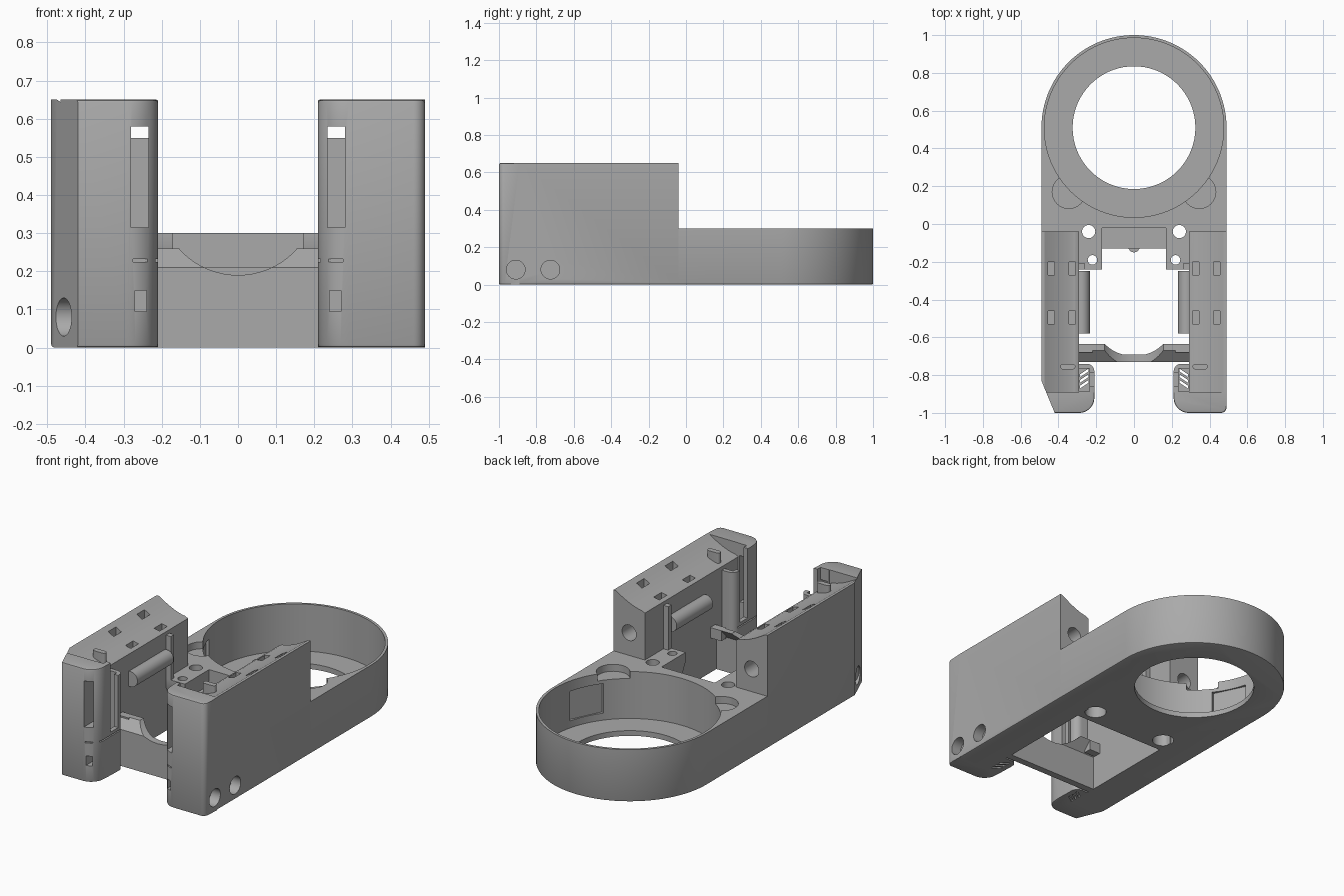
import bpy, bmesh
from math import sin, cos, radians, pi
from mathutils import Matrix

if "Cube" in bpy.data.objects:
    bpy.data.objects.remove(bpy.data.objects["Cube"])

grey = bpy.data.materials.new("plain grey")
grey.use_nodes = True
colour = (0.40, 0.40, 0.40, 1)
grey.diffuse_color = colour
grey.node_tree.nodes["Principled BSDF"].inputs["Base Color"].default_value = colour


def arc(cx, cy, r, start, end, n=8):
    steps = [radians(start + (end - start) * i / n) for i in range(n + 1)]
    return [(cx + r * cos(a), cy + r * sin(a)) for a in steps]


def prism(name, points, axis, lo, hi, bevel=None):
    """Extrude a 2D profile along an axis; bevel picks level edges to round."""
    place = {"x": lambda a, b, c: (c, a, b),
             "y": lambda a, b, c: (a, c, b),
             "z": lambda a, b, c: (a, b, c)}[axis]
    bm = bmesh.new()
    low = [bm.verts.new(place(a, b, lo)) for a, b in points]
    high = [bm.verts.new(place(a, b, hi)) for a, b in points]
    bm.faces.new(low)
    bm.faces.new(high)
    for i in range(len(points)):
        j = (i + 1) % len(points)
        bm.faces.new((low[i], low[j], high[j], high[i]))
    bmesh.ops.recalc_face_normals(bm, faces=bm.faces)
    if bevel:
        edges = [e for e in bm.edges if all(bevel(v.co) for v in e.verts)
                 and abs(e.verts[0].co.z - e.verts[1].co.z) < 0.001]
        bmesh.ops.bevel(bm, geom=edges, offset=0.008, segments=2, profile=0.5, affect="EDGES")
    mesh = bpy.data.meshes.new(name)
    bm.to_mesh(mesh)
    bm.free()
    obj = bpy.data.objects.new(name, mesh)
    bpy.context.collection.objects.link(obj)
    mesh.materials.append(grey)
    return obj


def box(x0, x1, y0, y1, z0, z1, name="cutter"):
    return prism(name, [(x0, y0), (x1, y0), (x1, y1), (x0, y1)], "z", z0, z1)


def rod(a, b, r, axis, lo, hi, name="cutter", n=32):
    return prism(name, arc(a, b, r, 0, 360 - 360 / n, n - 1), axis, lo, hi)


def cut(obj, tools):
    bpy.context.view_layer.objects.active = obj
    for tool in tools:
        mod = obj.modifiers.new("cut", "BOOLEAN")
        mod.operation, mod.solver, mod.object = "DIFFERENCE", "EXACT", tool
        bpy.ops.object.modifier_apply(modifier=mod.name)
        bpy.data.objects.remove(tool)


def finish(obj):
    bpy.ops.object.select_all(action="DESELECT")
    obj.select_set(True)
    bpy.context.view_layer.objects.active = obj
    bpy.ops.object.shade_smooth_by_angle(angle=radians(30))


# Base with the round cup
half = [(0.29, -0.04), (0.29, -0.24), (0.17, -0.24), (0.17, -0.13)]
outline = arc(0, 0.51, 0.49, 0, 180, 64)
outline += [(-0.49, -0.04)] + [(-x, y) for x, y in half] + half[::-1] + [(0.49, -0.04)]
base = prism("cup_base", outline, "z", 0, 0.30,
             lambda c: c.z < 0.001 and (abs(c.x) > 0.485 or c.y > 0.5))
cuts = [rod(0, 0.51, 0.475, "z", 0.03, 0.5, n=96),
        rod(0, 0.51, 0.325, "z", -0.1, 0.5, n=72),
        box(-0.17, 0.17, -0.2, -0.02, 0.21, 0.5),
        # Sloped underside of the two front lugs
        prism("cutter", [(-0.3, -0.1), (-0.13, -0.1), (-0.13, 0.02), (-0.24, 0.25), (-0.3, 0.25)],
              "x", -0.4, 0.4)]
for s in (-1, 1):
    cuts += [rod(s * 0.24, -0.04, 0.035, "z", -0.1, 0.5),
             rod(s * 0.24, -0.04, 0.058, "z", -0.1, 0.2),
             rod(s * 0.22, -0.19, 0.025, "z", -0.1, 0.5),
             rod(s * 0.345, 0.17, 0.088, "z", 0.26, 0.5)]
    # Shallow panel recess in the cup wall
    panel = box(0.3, 0.482, -0.1, 0.1, 0.07, 0.24)
    angle = radians(-26) if s > 0 else radians(206)
    panel.data.transform(Matrix.Translation((0, 0.51, 0)) @ Matrix.Rotation(angle, 4, "Z"))
    cuts.append(panel)
cut(base, cuts)
finish(base)
finish(rod(0, -0.12, 0.03, "z", 0.02, 0.185, "base_nub"))

# Leaning cross bar with a round scoop
bar = prism("cross_bar", [(-0.73, 0), (-0.73, 0.21), (-0.67, 0.26), (-0.635, 0.26),
                          (-0.69, 0.2), (-0.69, 0)], "x", -0.29, 0.29)
cut(bar, [rod(0, 0.397, 0.207, "y", -0.9, -0.5, n=64)])
finish(bar)

# Side towers with hollow front posts
for s, side in ((1, "left"), (-1, "right")):
    def X(points):
        return [(s * a, b) for a, b in points]

    def sbox(x0, x1, *rest):
        return box(*sorted((s * x0, s * x1)), *rest)

    # Long wall with a concave top
    dish = [(0.475 - 0.165 * sin(t), 0.58 + 0.07 * (1 - sin(t)) ** 1.5)
            for t in [i * pi / 20 for i in range(11)]]
    wall = prism(side + "_tower", X([(0.29, 0), (0.49, 0), (0.49, 0.65)] + dish + [(0.29, 0.57)]),
                 "y", -0.89, -0.04, lambda c: c.z < 0.001 and abs(c.x) > 0.485)
    cuts = [rod(s * 0.39, 0.43, 0.045, "y", -0.15, 0.1)]
    for y in (-0.27, -0.53):
        cuts += [sbox(0.42, 0.455, y, y + 0.07, 0.54, 0.8),
                 sbox(0.31, 0.345, y, y + 0.07, 0.53, 0.8)]

    # Front cap and curved inner post
    shape = ([(0.29, -0.89), (0.49, -0.89)] + arc(0.46, -0.97, 0.03, 0, -90)
             + arc(0.29, -0.92, 0.08, -90, -180, 12) + arc(0.25, -0.78, 0.04, 180, 90)
             + [(0.29, -0.74)])
    post = prism(side + "_post", X(shape), "z", 0, 0.65,
                 lambda c: (c.z < 0.001 or c.z > 0.649) and c.y < -0.9)
    post_cuts = [sbox(0.235, 0.30, -0.888, -0.765, 0.02, 0.9),
                 sbox(0.235, 0.28, -1.1, -0.87, 0.315, 0.58),
                 sbox(0.1, 0.25, -0.86, -0.79, 0.25, 0.9),
                 sbox(0.1, 0.30, -0.86, -0.6, 0.55, 0.9),
                 sbox(0.24, 0.27, -1.1, -0.87, 0.095, 0.15),
                 # Seam around the lower hatch
                 sbox(0.1, 0.275, -1.1, -0.98, 0.225, 0.232),
                 sbox(0.1, 0.222, -0.95, -0.77, 0.225, 0.232)]
    # Slanted vents in the post floor
    for i in range(3):
        y = -0.87 + i * 0.03
        post_cuts.append(prism("cutter", X([(0.24, y + 0.03), (0.285, y), (0.285, y + 0.015),
                                            (0.24, y + 0.045)]), "z", -0.1, 0.1))

    # Side holes, and the angled corner on one side only
    for obj, extra in ((wall, cuts), (post, post_cuts)):
        if s < 0:
            extra.append(prism("cutter", [(-0.49, -0.83), (-0.42, -1), (-0.42, -1.2),
                                          (-0.7, -1.2), (-0.7, -0.83)], "z", -0.1, 0.9))
        for y in (-0.91, -0.725) if s > 0 else (-0.91,):
            extra.append(rod(y, 0.08, 0.05, "x", *sorted((s * 0.43, s * 0.7))))
        cut(obj, extra)
        finish(obj)

    # Roller, clip, top peg and bar tab
    finish(rod(s * 0.278, 0.43, 0.044, "y", -0.58, -0.25, side + "_roller"))
    finish(prism(side + "_peg", X(arc(0.375, -0.755, 0.015, -90, 90)
                                  + arc(0.325, -0.755, 0.015, 90, 270)), "z", 0.55, 0.64))
    for part, sizes in (("_clip", (0.26, 0.30, -0.24, -0.21, 0.30, 0.55)),
                        ("_bar_tab", (0.22, 0.30, -0.68, -0.635, 0.2, 0.26))):
        obj = sbox(*sizes)
        obj.name = side + part
        finish(obj)
